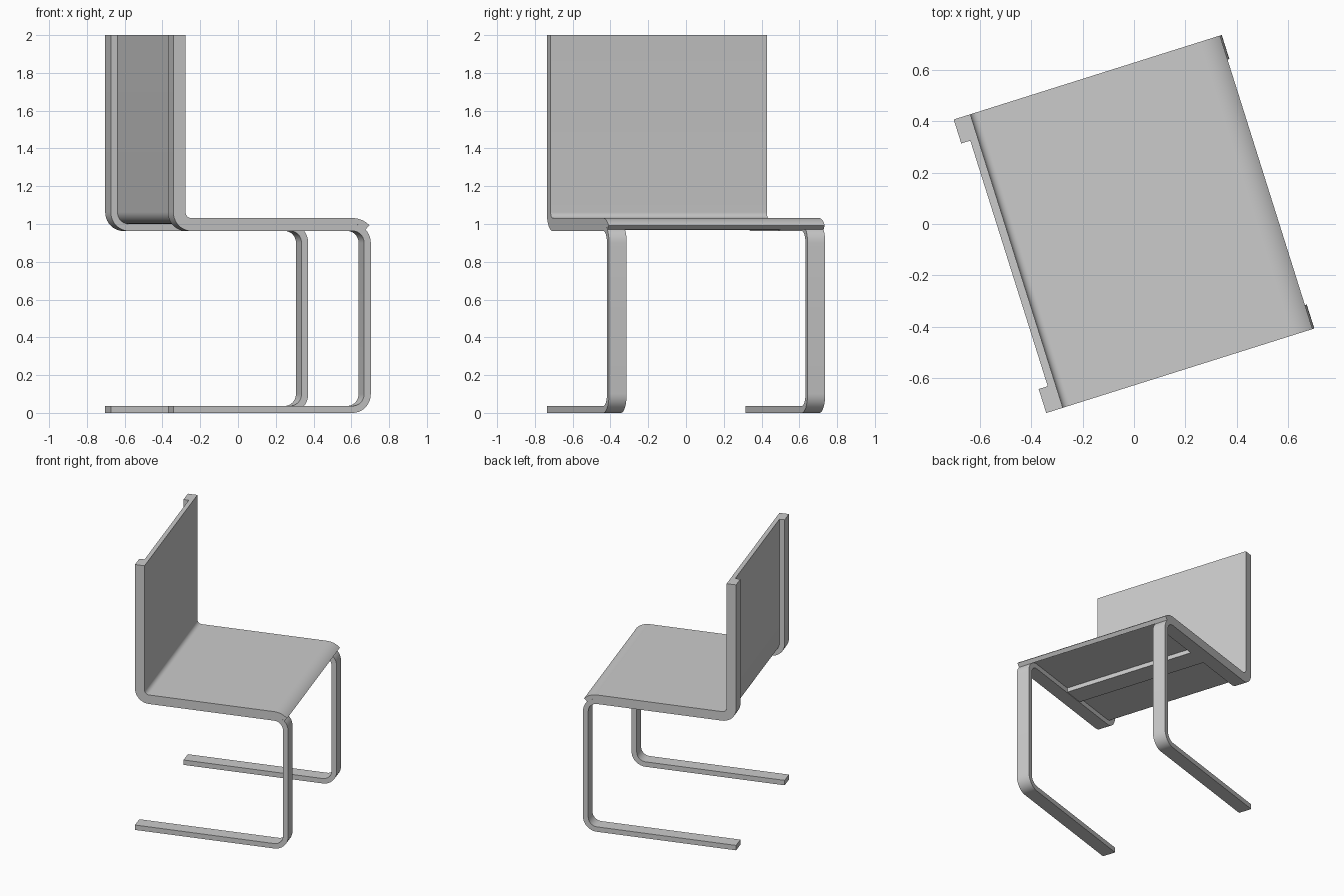
import bpy, bmesh
from math import cos, sin, radians

if "Cube" in bpy.data.objects:
    bpy.data.objects.remove(bpy.data.objects["Cube"])

TURN = radians(17.5)      # the chair stands turned about z
HALF_DEPTH, HALF_WIDTH = 0.548, 0.6
BAR_W, BAR_T, SEAT_T, BEND = 0.098, 0.037, 0.031, 0.1
C = HALF_DEPTH - BEND     # depth of bend centres
SEAT_Z = 1.0              # top of frame, underside of seat
BACK_C = SEAT_Z - BAR_T + BEND


def arc(cu, cz, left, right, a0, a1, n=10):
    """Pairs of (left, right) profile points around a bend."""
    pairs = []
    for i in range(n + 1):
        a = radians(a0 + (a1 - a0) * i / n)
        pairs.append(tuple((cu + r * cos(a), cz + r * sin(a)) for r in (left, right)))
    return pairs


def band(name, pairs, y0, y1, mirror=False):
    """Bent board: profile pairs in the depth/height plane, extruded along y."""
    bm = bmesh.new()
    rings = []
    for (lu, lz), (ru, rz) in pairs:
        rings.append([bm.verts.new(p) for p in
                      ((lu, y0, lz), (lu, y1, lz), (ru, y1, rz), (ru, y0, rz))])
    for a, b in zip(rings, rings[1:]):
        for i in range(4):
            j = (i + 1) % 4
            bm.faces.new((a[i], a[j], b[j], b[i]))
    bm.faces.new(rings[0])
    bm.faces.new(rings[-1])
    bmesh.ops.recalc_face_normals(bm, faces=bm.faces[:])
    mesh = bpy.data.meshes.new(name)
    bm.to_mesh(mesh)
    bm.free()
    obj = bpy.data.objects.new(name, mesh)
    bpy.context.collection.objects.link(obj)
    obj.rotation_euler.z = TURN
    bpy.ops.object.select_all(action='DESELECT')
    obj.select_set(True)
    bpy.context.view_layer.objects.active = obj
    bpy.ops.object.shade_smooth_by_angle(angle=radians(30))
    if mirror:
        mod = obj.modifiers.new("Mirror", 'MIRROR')
        mod.use_axis = (False, True, False)
    return obj


# Side frames: floor runner, front leg, seat rail and back post in one bent bar
inner = BEND - BAR_T
frame = [((-HALF_DEPTH, BAR_T), (-HALF_DEPTH, 0))]
frame += arc(C, BEND, inner, BEND, -90, 0)
frame += arc(C, SEAT_Z - BEND, inner, BEND, 0, 90)
frame += arc(-C, BACK_C, BEND, inner, 270, 180)
frame += [((-HALF_DEPTH, 2), (-HALF_DEPTH + BAR_T, 2))]
band("side_frames", frame, HALF_WIDTH - BAR_W, HALF_WIDTH, mirror=True)

# Seat and backrest: one bent sheet lying on the frames
sheet = arc(C, SEAT_Z - BEND, BEND, BEND + SEAT_T, 45, 90)
sheet += arc(-C, BACK_C, inner, inner - SEAT_T, 270, 180)
sheet += [((-C - inner, 2), (-C - inner + SEAT_T, 2))]
band("seat_and_backrest", sheet, -HALF_WIDTH, HALF_WIDTH)

# Cross rail under the seat
rail = [((-0.10, SEAT_Z), (-0.10, SEAT_Z - 0.032)),
        ((0.06, SEAT_Z), (0.06, SEAT_Z - 0.032))]
band("cross_rail", rail, -HALF_WIDTH + BAR_W, HALF_WIDTH - BAR_W)
